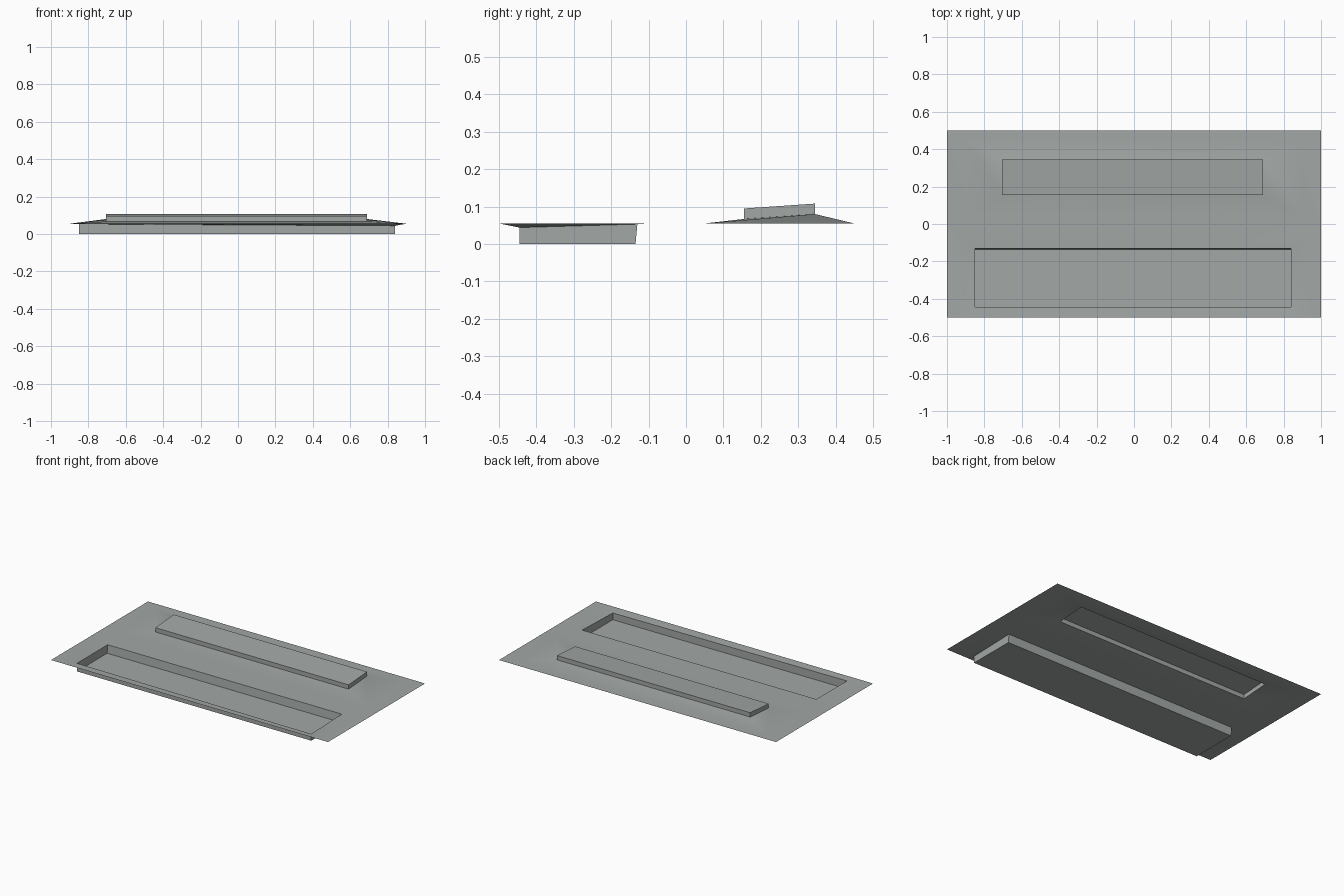
import bpy
import bmesh
import math

cube = bpy.data.objects.get("Cube")
if cube:
    bpy.data.objects.remove(cube, do_unlink=True)

grey = bpy.data.materials.new("soft grey")
grey.use_nodes = True
colour = (0.36, 0.39, 0.38, 1)
grey.diffuse_color = colour
grey.node_tree.nodes["Principled BSDF"].inputs["Base Color"].default_value = colour

LEVEL = 0.055  # height of the flat sheet
bm = bmesh.new()


def ring(x0, x1, y0, y1, heights):
    """Four corners: front left, front right, back right, back left."""
    corners = ((x0, y0), (x1, y0), (x1, y1), (x0, y1))
    return [bm.verts.new((x, y, z)) for (x, y), z in zip(corners, heights)]


def nested_surface(rings):
    """Join each ring to the next and close the innermost one."""
    for outer, inner in zip(rings, rings[1:]):
        for i in range(4):
            j = (i + 1) % 4
            face = bm.faces.new((outer[i], outer[j], inner[j], inner[i]))
            if face.calc_area() < 1e-6:
                bm.faces.remove(face)
    bm.faces.new(rings[-1])


flat = [LEVEL] * 4

# Back half: gently swelling ground carrying a raised block
base = [0.067, 0.067, 0.08, 0.08]
nested_surface([
    ring(-1, 1, 0, 0.5, flat),
    ring(-0.9, 0.9, 0.05, 0.45, flat),
    ring(-0.705, 0.69, 0.155, 0.345, base),
    ring(-0.705, 0.69, 0.155, 0.345, [z + 0.028 for z in base]),
])

# Front half: slightly sunken rim around a flat-bottomed basin
nested_surface([
    ring(-1, 1, -0.5, 0, flat),
    ring(-0.9, 0.9, -0.5, -0.1, flat),
    ring(-0.85, 0.84, -0.445, -0.13, [0.053, 0.044, 0.053, 0.054]),
    ring(-0.85, 0.84, -0.445, -0.135, [0] * 4),
])

bmesh.ops.remove_doubles(bm, verts=bm.verts[:], dist=1e-4)
mesh = bpy.data.meshes.new("ground_sheet")
bm.to_mesh(mesh)
bm.free()
mesh.materials.append(grey)

sheet = bpy.data.objects.new("ground_sheet", mesh)
bpy.context.collection.objects.link(sheet)
bpy.context.view_layer.objects.active = sheet
sheet.select_set(True)
bpy.ops.object.shade_smooth_by_angle(angle=math.radians(30))
